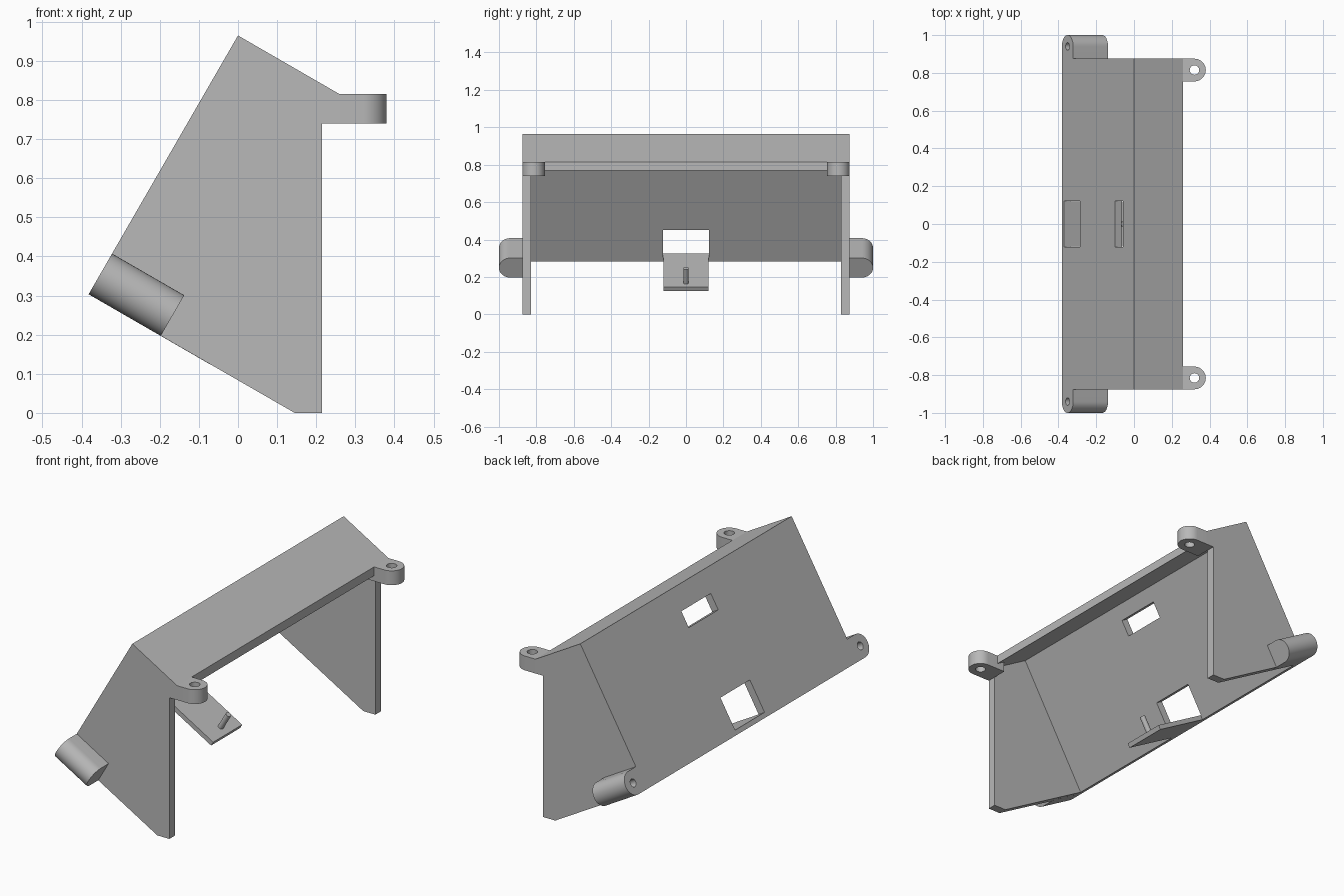
import bpy, bmesh
from math import sin, cos, pi, radians
from mathutils import Matrix

cube = bpy.data.objects.get("Cube")
if cube:
    bpy.data.objects.remove(cube, do_unlink=True)

grey = bpy.data.materials.new("plain grey")
grey.use_nodes = True
colour = (0.48, 0.48, 0.48, 1)
grey.diffuse_color = colour
grey.node_tree.nodes["Principled BSDF"].inputs["Base Color"].default_value = colour

# Frames: each maps an outline (a, b) plus extrusion c into the world
APEX = 0.965
C, S = cos(radians(30)), sin(radians(30))
FLAT = Matrix.Identity(4)                                   # a=x, b=y, c=z
SIDE = Matrix(((1, 0, 0, 0), (0, 0, 1, 0), (0, 1, 0, 0), (0, 0, 0, 1)))   # a=x, b=z, c=y
# a = down the back slope, b = y, c = depth inward from the back face
SLOPE = Matrix(((-S, 0, C, 0), (0, 1, 0, 0), (-C, 0, -S, APEX), (0, 0, 0, 1)))


def prism(name, outline, lo, hi, frame):
    bm = bmesh.new()
    rings = [[bm.verts.new(frame @ Matrix.Translation((a, b, c)).translation)
              for a, b in outline] for c in (lo, hi)]
    n = len(outline)
    bm.faces.new(rings[0])
    bm.faces.new(rings[1])
    for i in range(n):
        j = (i + 1) % n
        bm.faces.new((rings[0][i], rings[0][j], rings[1][j], rings[1][i]))
    bmesh.ops.recalc_face_normals(bm, faces=bm.faces)
    mesh = bpy.data.meshes.new(name)
    bm.to_mesh(mesh)
    bm.free()
    mesh.materials.append(grey)
    obj = bpy.data.objects.new(name, mesh)
    bpy.context.collection.objects.link(obj)
    return obj


def activate(obj):
    bpy.ops.object.select_all(action='DESELECT')
    obj.select_set(True)
    bpy.context.view_layer.objects.active = obj


def cut(obj, cutter):
    cutter.hide_render = True
    mod = obj.modifiers.new("cut", 'BOOLEAN')
    mod.operation, mod.solver, mod.object = 'DIFFERENCE', 'EXACT', cutter
    activate(obj)
    bpy.ops.object.modifier_apply(modifier=mod.name)
    bpy.data.objects.remove(cutter, do_unlink=True)


def smooth(obj):
    activate(obj)
    bpy.ops.object.shade_smooth_by_angle(angle=radians(30))


def rect(a0, a1, b0, b1):
    return [(a0, b0), (a1, b0), (a1, b1), (a0, b1)]


def circle(a, b, r, n=32):
    return [(a + r * cos(2 * pi * i / n), b + r * sin(2 * pi * i / n)) for i in range(n)]


def rounded_end(start, centre, cross, r, n=20):
    arc = [(centre + r * cos(t), cross + r * sin(t))
           for t in (-pi / 2 + pi * i / n for i in range(n + 1))]
    return [(start, cross - r)] + arc + [(start, cross + r)]


EDGE = 0.764      # length of the back slope
THICK = 0.04
WALL = 0.875

# Hooded shell: one solid profile hollowed out between the side walls
profile = [(0, APEX), (0.26, APEX - 0.26 * S / C), (0.26, 0.745), (0.215, 0.745),
           (0.215, 0), (0.145, 0), (-EDGE * S, APEX - EDGE * C)]
shell = prism("shell", profile, -WALL, WALL, SIDE)
cut(shell, prism("cavity", rect(THICK, 1.5, -0.83, 0.83), THICK, 1.5, SLOPE))

# Openings in the back plate
for top, bottom in ((0.117, 0.203), (0.57, 0.74)):
    cut(shell, prism("opening", rect(top, bottom, -0.122, 0.122), -0.1, 0.1, SLOPE))

# Inner tab below the lower opening, with its pin
prism("inner_tab", rect(0.74, EDGE, -0.12, 0.12), 0.02, 0.358, SLOPE)
pin_frame = SLOPE @ Matrix(((0, 0, -1, 0.742), (0, 1, 0, 0), (1, 0, 0, 0), (0, 0, 0, 1)))
smooth(prism("tab_pin", circle(0.312, 0, 0.014, 24), 0, 0.092, pin_frame))

for side, word in ((1, "back"), (-1, "front")):
    # Flat screw lug under the hood edge
    y = side * 0.815
    lug = prism(word + "_screw_lug", rounded_end(0.215, 0.32, y, 0.06), 0.74, 0.815, FLAT)
    cut(lug, prism("hole", circle(0.32, y, 0.025), 0.7, 0.9, FLAT))
    smooth(lug)
    # Long boss on the side wall, square to the back plate
    outline = [(q, side * p) for p, q in rounded_end(0.86, 0.94, EDGE - 0.06, 0.06)]
    boss = prism(word + "_side_boss", outline, 0, 0.213, SLOPE)
    cut(boss, prism("hole", circle(EDGE - 0.06, side * 0.94, 0.02), -0.1, 0.15, SLOPE))
    smooth(boss)
